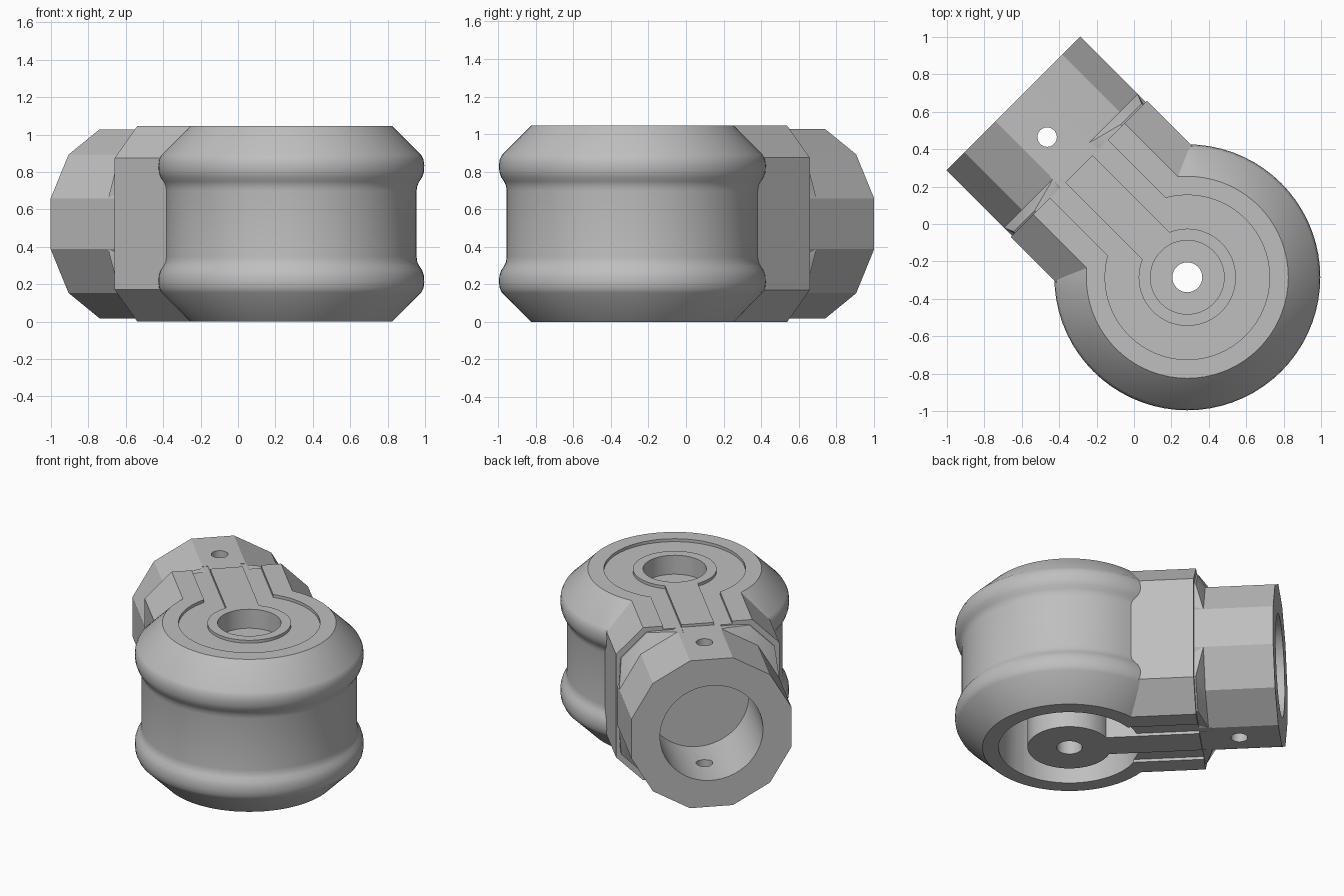
import bpy, bmesh, math
from mathutils import Matrix, Vector

if "Cube" in bpy.data.objects:
    bpy.data.objects.remove(bpy.data.objects["Cube"])

H = 1.045          # overall height
MID = H / 2        # height of the socket axis

metal = bpy.data.materials.new("grey metal")
metal.diffuse_color = (0.52, 0.52, 0.52, 1)
metal.use_nodes = True
metal.node_tree.nodes["Principled BSDF"].inputs["Base Color"].default_value = metal.diffuse_color


def make(name, bm):
    bmesh.ops.recalc_face_normals(bm, faces=bm.faces)
    me = bpy.data.meshes.new(name)
    bm.to_mesh(me)
    bm.free()
    me.materials.append(metal)
    ob = bpy.data.objects.new(name, me)
    bpy.context.collection.objects.link(ob)
    return ob


def cylinder(name, r, z0, z1, n=64, center=(0, 0)):
    bm = bmesh.new()
    bmesh.ops.create_cone(bm, cap_ends=True, segments=n, radius1=r, radius2=r, depth=z1 - z0,
                          matrix=Matrix.Translation((center[0], center[1], (z0 + z1) / 2)))
    return make(name, bm)


def box(name, x0, x1, y0, y1, z0, z1):
    bm = bmesh.new()
    bmesh.ops.create_cube(bm, size=1)
    for v in bm.verts:
        v.co = ((x0 + x1) / 2 + v.co.x * (x1 - x0), (y0 + y1) / 2 + v.co.y * (y1 - y0),
                (z0 + z1) / 2 + v.co.z * (z1 - z0))
    return make(name, bm)


def hull(name, rings):
    """Convex solid through (x, [(y, z), ...]) sections set on the socket axis."""
    bm = bmesh.new()
    for x, pts in rings:
        for y, z in pts:
            bm.verts.new((x, y, MID + z))
    bmesh.ops.convex_hull(bm, input=bm.verts)
    bmesh.ops.dissolve_limit(bm, angle_limit=0.01, verts=bm.verts, edges=bm.edges)
    return make(name, bm)


def ring(n, r):
    return [(r * math.cos(math.tau * (i + .5) / n), r * math.sin(math.tau * (i + .5) / n))
            for i in range(n)]


def boolean(ob, tool, op):
    m = ob.modifiers.new(op, 'BOOLEAN')
    m.operation, m.object, m.solver = op, tool, 'EXACT'
    bpy.context.view_layer.objects.active = ob
    bpy.ops.object.modifier_apply(modifier=m.name)
    bpy.data.objects.remove(tool)


# round housing: lathed profile, mirrored about mid height
half = [(.54, 0), (.695, .155), (.707, .18), (.711, .21), (.709, .245), (.699, .275),
        (.684, .297), (.674, .318), (.67, .345)]
profile = [(0, 0)] + half + [(r, H - z) for r, z in reversed(half)] + [(0, H)]
bm = bmesh.new()
vs = [bm.verts.new((r, 0, z)) for r, z in profile]
es = [bm.edges.new(p) for p in zip(vs, vs[1:])]
bmesh.ops.spin(bm, geom=vs + es, cent=(0, 0, 0), axis=(0, 0, 1), angle=math.tau, steps=72)
bmesh.ops.remove_doubles(bm, verts=bm.verts, dist=1e-4)
body = make("elbow_housing", bm)

# chamfered neck, blend and twelve-sided socket
octagon = [(sy * y, sz * z) for y, z in ((.345, MID), (.515, MID - .17))
           for sy in (-1, 1) for sz in (-1, 1)]
twelve = ring(12, .505 / math.cos(math.pi / 12))
boolean(body, hull("neck", [(0, octagon), (.82, octagon)]), 'UNION')
blend = [(y * .94, z * .94) for y, z in octagon]
boolean(body, hull("neck_blend", [(.8, blend), (.83, blend), (.88, twelve)]), 'UNION')
boolean(body, hull("socket", [(.7, twelve), (1.315, twelve)]), 'UNION')

# socket bore and vertical pin hole
boolean(body, hull("bore", [(.81, ring(48, .325)), (1.5, ring(48, .325))]), 'DIFFERENCE')
boolean(body, cylinder("pin_hole", .052, -.1, 1.2, 24, (1.06, 0)), 'DIFFERENCE')


# channels around the hub: shallow on top, deep below
def channel(z0, z1):
    c = cylinder("channel", .44, z0, z1)
    boolean(c, cylinder("hub", .26, z0 - .1, z1 + .1), 'DIFFERENCE')
    return c


boolean(body, channel(H - .02, H + .1), 'DIFFERENCE')
boolean(body, channel(-.1, .88), 'DIFFERENCE')

# slots on both sides of the strip between hub and socket
for z0, z1 in ((H - .02, H + .1), (-.1, .02)):
    for s in (-1, 1):
        y0, y1 = sorted((s * .103, s * .218))
        boolean(body, box("slot", .3, .9, y0, y1, z0, z1), 'DIFFERENCE')

# strip joining the hub to the neck
boolean(body, box("strip", .2, .5, -.103, .103, 0, H), 'UNION')

# counterbore and axle hole
boolean(body, cylinder("counterbore", .197, H - .13, H + .1), 'DIFFERENCE')
boolean(body, cylinder("axle_hole", .08, -.1, H, 32), 'DIFFERENCE')

# turn the socket to the back left
body.data.transform(Matrix.Translation((.285, -.285, 0)) @ Matrix.Rotation(math.radians(135), 4, 'Z'))
bpy.ops.object.select_all(action='DESELECT')
body.select_set(True)
bpy.context.view_layer.objects.active = body
bpy.ops.object.shade_smooth_by_angle(angle=math.radians(25))
